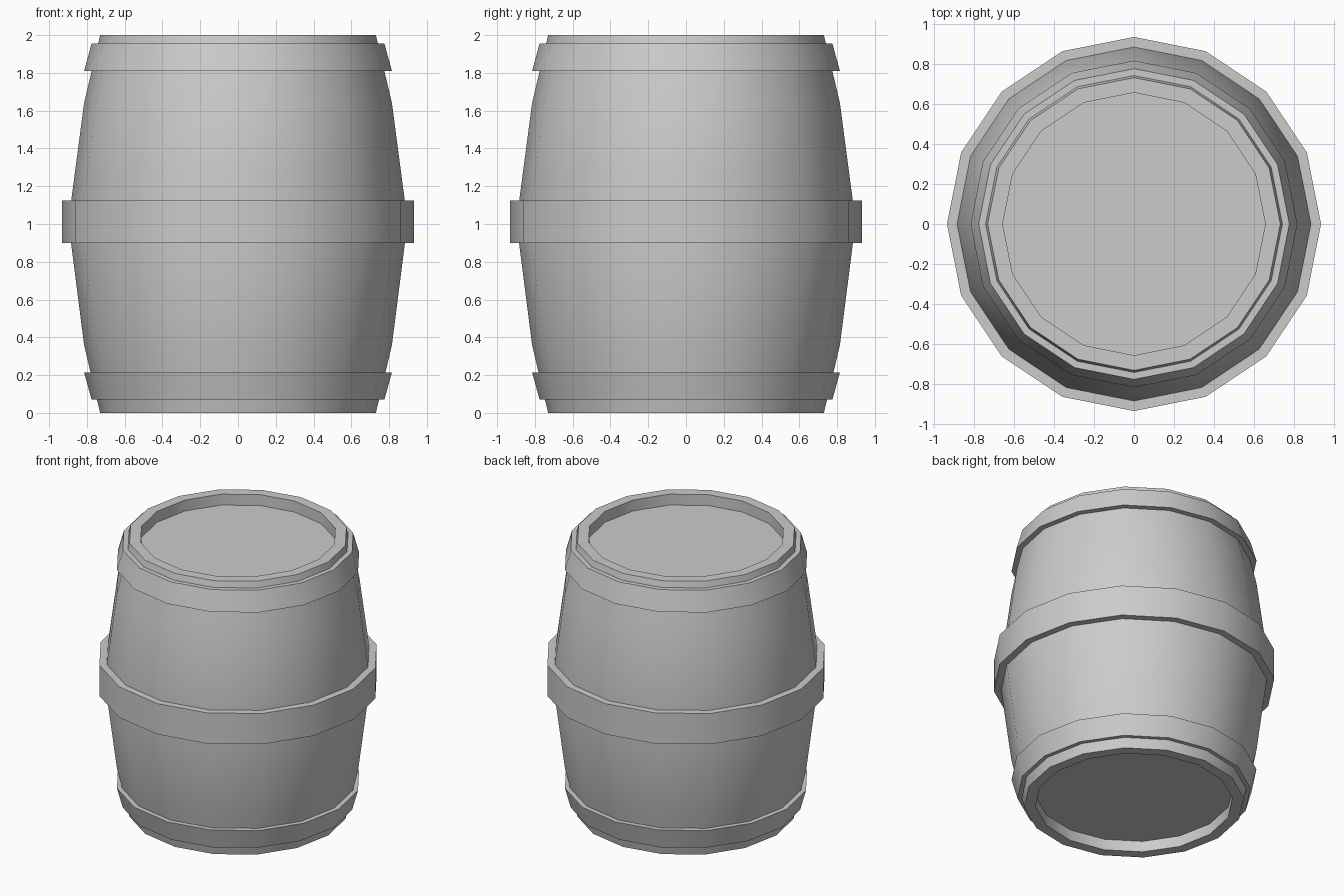
import bpy, bmesh
from math import cos, sin, pi, radians

if "Cube" in bpy.data.objects:
    bpy.data.objects.remove(bpy.data.objects["Cube"])

SIDES = 16


def lathe(name, profile, closed=False):
    """Spin (radius, z) points round the z axis; cap the ends unless the profile is a loop."""
    bm = bmesh.new()
    rings = [[bm.verts.new((r * cos(2 * pi * i / SIDES), r * sin(2 * pi * i / SIDES), z))
              for i in range(SIDES)] for r, z in profile]
    pairs = list(zip(rings, rings[1:]))
    if closed:
        pairs.append((rings[-1], rings[0]))
    else:
        bm.faces.new(rings[0])
        bm.faces.new(rings[-1])
    for a, b in pairs:
        for i in range(SIDES):
            j = (i + 1) % SIDES
            bm.faces.new((a[i], a[j], b[j], b[i]))
    bmesh.ops.recalc_face_normals(bm, faces=bm.faces)
    mesh = bpy.data.meshes.new(name)
    bm.to_mesh(mesh)
    bm.free()
    obj = bpy.data.objects.new(name, mesh)
    bpy.context.collection.objects.link(obj)
    bpy.ops.object.select_all(action='DESELECT')
    obj.select_set(True)
    bpy.context.view_layer.objects.active = obj
    bpy.ops.object.shade_smooth_by_angle(angle=radians(30))
    return obj


# Bulging body with recessed heads: lower half profile, mirrored to the top
lower = [(0.655, 0.08), (0.655, 0.0), (0.73, 0.0), (0.815, 0.36)]
upper = [(r, 2 - z) for r, z in reversed(lower)]
lathe("barrel_body", lower + [(0.898, 1.01)] + upper)


# Hoops: outer face plus an inner edge sunk slightly into the body
def hoop(name, r0, z0, r1, z1, depth=0.055):
    lathe(name, [(r0, z0), (r1, z1), (r1 - depth, z1), (r0 - depth, z0)], closed=True)


hoop("bottom_hoop", 0.775, 0.07, 0.815, 0.215)
hoop("middle_hoop", 0.933, 0.90, 0.933, 1.125)
hoop("top_hoop", 0.815, 1.81, 0.775, 1.955)
